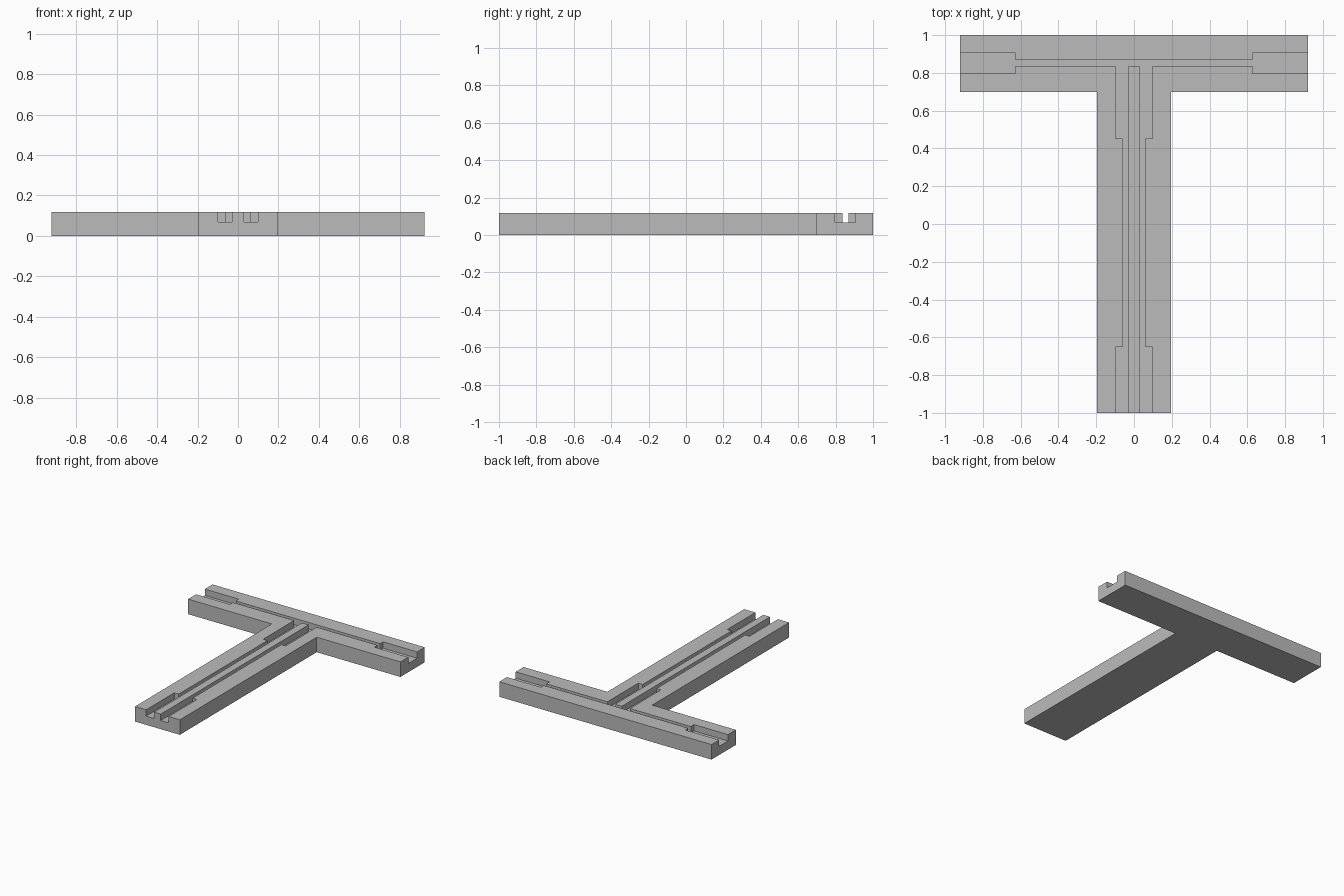
import bpy
import bmesh

if "Cube" in bpy.data.objects:
    bpy.data.objects.remove(bpy.data.objects["Cube"], do_unlink=True)

HEIGHT, FLOOR = 0.118, 0.068      # block top and channel floor
STEM, ARM = 0.195, 0.922          # half widths


def make_material(name, rgb):
    mat = bpy.data.materials.new(name)
    mat.use_nodes = True
    colour = (*rgb, 1.0)
    mat.diffuse_color = colour
    mat.node_tree.nodes["Principled BSDF"].inputs["Base Color"].default_value = colour
    return mat


def mirrored_prism(name, half, z0, z1, mat):
    """Extrude an outline given by its +x half, mirrored across x = 0."""
    outline = half + [(-x, y) for x, y in reversed(half)]
    bm = bmesh.new()
    face = bm.faces.new([bm.verts.new((x, y, z0)) for x, y in outline])
    ext = bmesh.ops.extrude_face_region(bm, geom=[face])
    top = [v for v in ext["geom"] if isinstance(v, bmesh.types.BMVert)]
    bmesh.ops.translate(bm, verts=top, vec=(0, 0, z1 - z0))
    bmesh.ops.recalc_face_normals(bm, faces=bm.faces)
    mesh = bpy.data.meshes.new(name)
    bm.to_mesh(mesh)
    bm.free()
    mesh.materials.append(mat)
    obj = bpy.data.objects.new(name, mesh)
    bpy.context.collection.objects.link(obj)
    return obj


grey = make_material("mid grey", (0.5, 0.5, 0.5))

# T-shaped block
block = mirrored_prism("t_block", [
    (ARM, 1.0), (ARM, 0.698), (STEM, 0.698), (STEM, -1.0),
], 0, HEIGHT, grey)

# Connected channels: cross slot with wide ends, two stem slots around a ridge
cutter = mirrored_prism("channel_cutter", [
    (0.627, 0.868), (0.627, 0.905), (1.0, 0.905), (1.0, 0.796),
    (0.627, 0.796), (0.627, 0.836), (0.098, 0.836), (0.098, 0.452),
    (0.06, 0.452), (0.06, -0.65), (0.098, -0.65), (0.098, -1.1),
    (0.029, -1.1), (0.029, 0.836),
], FLOOR, HEIGHT + 0.1, grey)
cutter.hide_render = True

cut = block.modifiers.new("channels", 'BOOLEAN')
cut.operation = 'DIFFERENCE'
cut.solver = 'EXACT'
cut.object = cutter
bpy.context.view_layer.objects.active = block
bpy.ops.object.modifier_apply(modifier=cut.name)
bpy.data.objects.remove(cutter, do_unlink=True)
